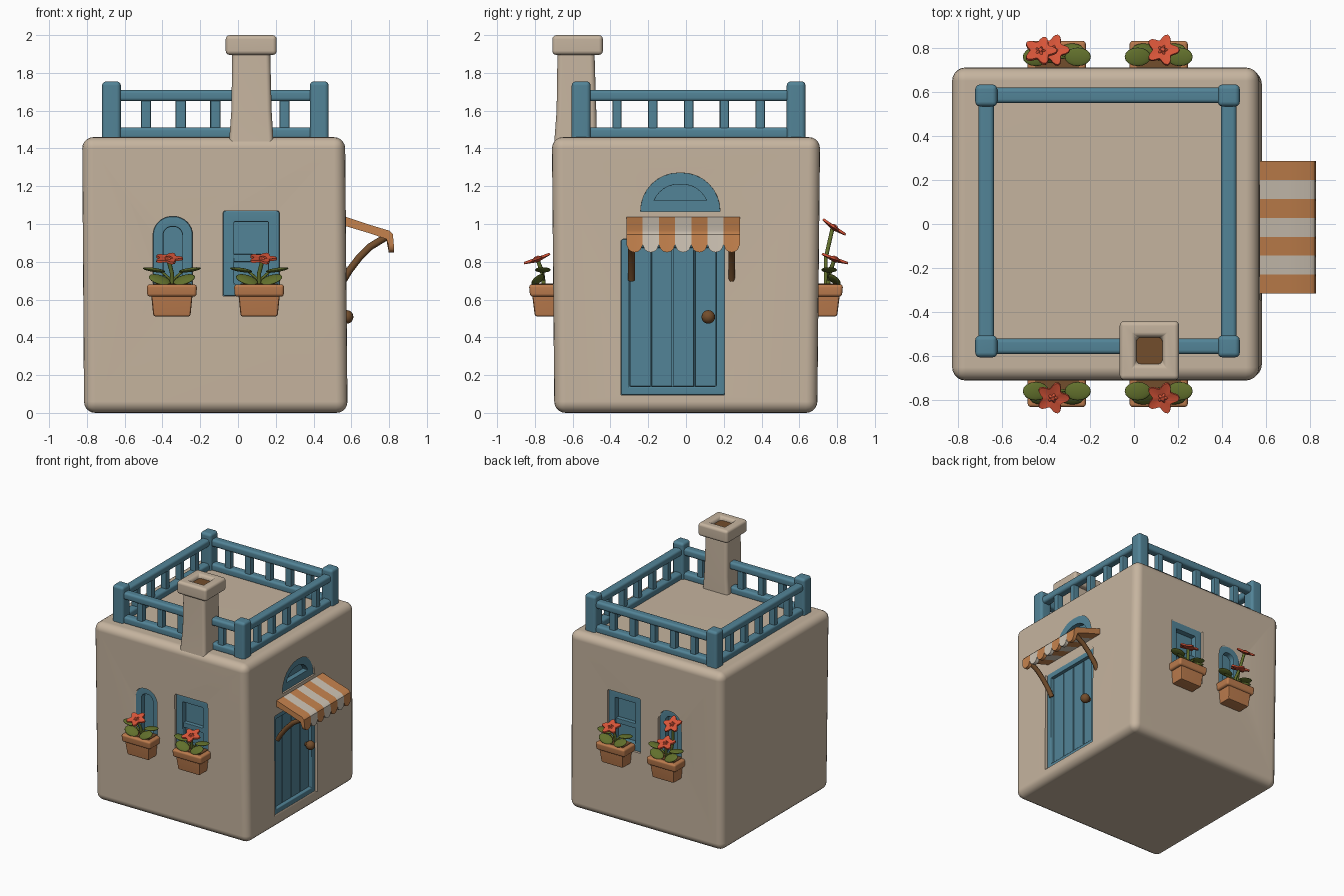
import bpy, bmesh, math
from mathutils import Vector

if "Cube" in bpy.data.objects:
    bpy.data.objects.remove(bpy.data.objects["Cube"])


def material(name, rgb):
    m = bpy.data.materials.new(name)
    m.diffuse_color = (*rgb, 1)
    m.use_nodes = True
    m.node_tree.nodes["Principled BSDF"].inputs["Base Color"].default_value = m.diffuse_color
    return m


PLASTER = material("plaster", (0.56, 0.455, 0.345))
BLUE = material("painted_blue", (0.085, 0.23, 0.31))
CLAY = material("terracotta", (0.50, 0.20, 0.075))
ORANGE = material("awning_orange", (0.56, 0.225, 0.075))
CREAM = material("awning_cream", (0.62, 0.55, 0.46))
WOOD = material("brown_wood", (0.17, 0.075, 0.025))
GREEN = material("leaf_green", (0.12, 0.16, 0.025))
RED = material("flower_red", (0.68, 0.09, 0.04))


def finish(ob):
    ob.data.shade_smooth()
    ob.data.set_sharp_from_angle(angle=math.radians(40))
    ob.modifiers.new("normals", 'WEIGHTED_NORMAL').keep_sharp = True


def loft(name, rings, mat, bevel=0, seg=2, closed=False):
    """Skin a list of equal-length point loops; cap the ends unless closed."""
    bm = bmesh.new()
    vs = [[bm.verts.new(p) for p in r] for r in rings]
    n = len(vs[0])
    pairs = list(zip(vs, vs[1:])) + ([(vs[-1], vs[0])] if closed else [])
    for a, b in pairs:
        for i in range(n):
            bm.faces.new((a[i], a[(i + 1) % n], b[(i + 1) % n], b[i]))
    if not closed:
        bm.faces.new(vs[0])
        bm.faces.new(vs[-1])
    bmesh.ops.recalc_face_normals(bm, faces=bm.faces)
    if bevel:
        edges = [e for e in bm.edges if e.calc_face_angle(0) > 0.8]
        bmesh.ops.bevel(bm, geom=edges, offset=bevel, segments=seg, profile=0.5,
                        affect='EDGES', clamp_overlap=True)
    me = bpy.data.meshes.new(name)
    bm.to_mesh(me)
    bm.free()
    me.materials.append(mat)
    ob = bpy.data.objects.new(name, me)
    bpy.context.collection.objects.link(ob)
    finish(ob)
    return ob


def rect(x0, x1, y0, y1, z):
    return [(x0, y0, z), (x1, y0, z), (x1, y1, z), (x0, y1, z)]


def box(name, x, y, z, mat, bevel=0.01, seg=2):
    return loft(name, [rect(*x, *y, z[0]), rect(*x, *y, z[1])], mat, bevel, seg)


def tube(name, pts, r, mat, n=10):
    pts = [Vector(p) for p in pts]
    rings = []
    for i, p in enumerate(pts):
        t = (pts[min(i + 1, len(pts) - 1)] - pts[max(i - 1, 0)]).normalized()
        u = t.cross(Vector((0, 1, 0))).normalized()
        w = t.cross(u)
        rings.append([p + r * (math.cos(a) * u + math.sin(a) * w)
                      for a in (2 * math.pi * k / n for k in range(n))])
    return loft(name, rings, mat)


def ball(name, loc, size, mat, rot=(0, 0, 0)):
    bm = bmesh.new()
    bmesh.ops.create_uvsphere(bm, u_segments=16, v_segments=10, radius=1)
    me = bpy.data.meshes.new(name)
    bm.to_mesh(me)
    bm.free()
    me.materials.append(mat)
    ob = bpy.data.objects.new(name, me)
    ob.location, ob.scale, ob.rotation_euler = loc, size, rot
    bpy.context.collection.objects.link(ob)
    finish(ob)
    return ob


# Wall mappings: u along the wall, v up, d outwards from the plaster
WALLS = {"front": lambda u, v, d: (u, -0.703 - d, v),
         "back": lambda u, v, d: (u, 0.703 + d, v),
         "right": lambda u, v, d: (0.572 + d, u, v)}


def arch(u0, u1, v0, v1, r):
    """Opening outline with top corners rounded by radius r."""
    pts = [(u0, v0), (u1, v0)]
    for cu, start in ((u1 - r, 0), (u0 + r, 90)):
        for k in range(9):
            a = math.radians(start + k * 90 / 8.01)
            pts.append((cu + r * math.cos(a), v1 - r + r * math.sin(a)))
    return pts


def on_wall(wall, prof, d):
    return [WALLS[wall](u, v, d) for u, v in prof]


cutters = []


def opening(name, wall, u0, u1, v0, v1, r, t, depth=0.07):
    """Recess in the wall holding a raised frame of width t and a back panel."""
    outer = arch(u0, u1, v0, v1, r)
    inner = arch(u0 + t, u1 - t, v0 + t, v1 - t, max(r - t, 0.004))
    cutters.append(loft("cutter", [on_wall(wall, outer, -depth), on_wall(wall, outer, 0.1)], PLASTER))
    loft(name + "_frame", [on_wall(wall, outer, -depth - 0.01), on_wall(wall, outer, -0.015),
                           on_wall(wall, inner, -0.015), on_wall(wall, inner, -depth - 0.01)],
         BLUE, 0.008, closed=True)
    loft(name + "_pane", [on_wall(wall, outer, -depth - 0.01), on_wall(wall, outer, -depth + 0.012)], BLUE)


# House body
body = loft("house_body", [rect(-0.815, 0.58, -0.697, 0.695, 0),
                           rect(-0.825, 0.567, -0.71, 0.71, 1.46)], PLASTER, 0.06, 5)

# Windows, mirrored front and back
for wall in ("front", "back"):
    opening(wall + "_arched_window", wall, -0.45, -0.24, 0.62, 1.04, 0.1, 0.055)
    opening(wall + "_square_window", wall, -0.08, 0.22, 0.62, 1.07, 0.015, 0.06)
    bar = arch(-0.03, 0.17, 0.80, 0.84, 0.004)
    loft(wall + "_window_bar", [on_wall(wall, bar, -0.07), on_wall(wall, bar, -0.025)], BLUE, 0.006)

# Door with planks, knob and fanlight
opening("door", "right", -0.345, 0.205, 0.095, 0.92, 0.015, 0.045)
for i in range(4):
    u = -0.30 + i * 0.115
    plank = arch(u + 0.003, u + 0.112, 0.14, 0.875, 0.004)
    loft("door_plank", [on_wall("right", plank, -0.075), on_wall("right", plank, -0.04)], BLUE, 0.006)
ball("door_knob", (0.575, 0.118, 0.508), (0.036, 0.036, 0.036), WOOD)
tube("knob_stem", [(0.52, 0.118, 0.508), (0.575, 0.118, 0.508)], 0.015, WOOD)
opening("fanlight", "right", -0.24, 0.18, 1.065, 1.27, 0.2, 0.06)

# Carve the recesses into the body and discard the cutters
for c in cutters:
    c.hide_render = True
    m = body.modifiers.new("cut", 'BOOLEAN')
    m.object, m.operation, m.solver = c, 'DIFFERENCE', 'EXACT'
body.modifiers.remove(body.modifiers["normals"])
bpy.context.view_layer.update()
carved = bpy.data.meshes.new_from_object(body.evaluated_get(bpy.context.evaluated_depsgraph_get()))
body.modifiers.clear()
body.data = carved
finish(body)
for c in cutters:
    bpy.data.objects.remove(c)

# Roof railing
X0, X1, Y0, Y1 = -0.67, 0.43, -0.555, 0.583
for x in (X0, X1):
    for y in (Y0, Y1):
        box("railing_post", (x - 0.05, x + 0.05), (y - 0.05, y + 0.05), (1.42, 1.755), BLUE, 0.022, 3)
for z, h in ((1.45, 0.062), (1.65, 0.06)):
    for y in (Y0, Y1):
        box("long_rail", (X0, X1), (y - 0.035, y + 0.035), (z, z + h), BLUE, 0.018, 3)
    for x in (X0, X1):
        box("side_rail", (x - 0.035, x + 0.035), (Y0, Y1), (z, z + h), BLUE, 0.018, 3)
for k in range(1, 6):
    x, y = X0 + (X1 - X0) * k / 6, Y0 + (Y1 - Y0) * k / 6
    spots = [(x, Y0), (x, Y1), (X0, y), (X1, y)]
    for a, b in spots:
        box("baluster", (a - 0.027, a + 0.027), (b - 0.025, b + 0.025), (1.48, 1.68), BLUE, 0.01)

# Chimney
loft("chimney_shaft", [rect(-0.05, 0.19, -0.70, -0.47, 1.40), rect(-0.035, 0.178, -0.685, -0.475, 1.6),
                       rect(-0.03, 0.17, -0.68, -0.485, 1.93)], PLASTER, 0.025, 3)
loft("chimney_cap", [rect(-0.065, 0.205, -0.708, -0.44, 1.895), rect(-0.065, 0.205, -0.708, -0.44, 2.0),
                     rect(0.01, 0.13, -0.635, -0.513, 2.0), rect(0.01, 0.13, -0.635, -0.513, 1.95)],
     PLASTER, 0.022, 3)
box("chimney_flue", (0.0, 0.14, ), (-0.645, -0.503), (1.945, 1.97), WOOD, 0)

# Awning: seven stripes, each ending in a scallop
N, COLS, A0, A1 = 7, 8, -0.315, 0.285
W = (A1 - A0) / N
rings = []
for i in range(N * COLS + 1):
    y = A0 + W * i / COLS
    low = 0.89 - 0.04 * math.sqrt(abs(math.sin(math.pi * i / COLS)))
    sec = [(0.55, 1.045), (0.70, 0.995), (0.80, 0.965), (0.82, 0.945), (0.825, low),
           (0.798, low), (0.785, 0.92), (0.70, 0.95), (0.55, 0.995)]
    rings.append([(x, y, z) for x, z in sec])
awning = loft("striped_awning", rings, ORANGE)
awning.data.materials.append(CREAM)
for f in awning.data.polygons:
    f.material_index = min(N - 1, int((f.center.y - A0) / W)) % 2

# Curved awning brackets
for y in (-0.288, 0.242):
    tube("awning_bracket", [(0.56, y, 0.705), (0.59, y, 0.755), (0.64, y, 0.82),
                            (0.70, y, 0.88), (0.79, y, 0.935)], 0.019, WOOD)


def flower(c, s, tilt):
    """Five-petalled bloom facing up, tipped outwards."""
    rings = []
    for scale, h in ((0.15, -0.012), (1, 0), (0.97, 0.012), (0.3, 0.008), (0.15, 0.018)):
        ring = []
        for k in range(40):
            a = 2 * math.pi * k / 40
            r = 0.078 * scale * (0.8 + 0.2 * math.cos(5 * a))
            px, py = r * math.cos(a), r * math.sin(a)
            ring.append((c[0] + px, c[1] + py * math.cos(tilt) + s * h * math.sin(tilt),
                         c[2] + h * math.cos(tilt) - s * py * math.sin(tilt)))
        rings.append(ring)
    loft("flower", rings, RED)


# Flower pots below each window
for s in (-1, 1):
    for px in (-0.35, 0.112):
        def span(hw, y0, y1, z):
            ya, yb = sorted((s * y0, s * y1))
            return rect(px - hw, px + hw, ya, yb, z)
        loft("pot", [span(0.098, 0.68, 0.80, 0.51), span(0.11, 0.68, 0.815, 0.63)], CLAY, 0.012)
        loft("pot_rim", [span(0.13, 0.68, 0.825, 0.615), span(0.133, 0.68, 0.832, 0.68)], CLAY, 0.016, 3)
        loft("pot_soil", [span(0.10, 0.69, 0.80, 0.675), span(0.10, 0.69, 0.80, 0.684)], WOOD)
        fx = px + 0.018 * (1 if px > 0 else -1)
        tube("stem", [(px, s * 0.75, 0.66), (px, s * 0.76, 0.74), (fx, s * 0.785, 0.81)], 0.011, GREEN)
        flower((fx, s * 0.787, 0.812), s, 0.35)
        for side in (-1, 1):
            ball("upper_leaf", (px + side * 0.095, s * 0.758, 0.757), (0.06, 0.042, 0.011), GREEN,
                 (0, -side * 0.15, 0))
            ball("lower_leaf", (px + side * 0.065, s * 0.785, 0.705), (0.06, 0.04, 0.013), GREEN,
                 (-s * 0.6, -side * 0.3, 0))
            tube("leaf_stalk", [(px, s * 0.755, 0.70), (px + side * 0.06, s * 0.757, 0.752)], 0.007, GREEN)

# Extra tall bloom in one back pot
tube("tall_stem", [(-0.37, 0.74, 0.66), (-0.40, 0.74, 0.82), (-0.425, 0.775, 0.975)], 0.011, GREEN)
flower((-0.425, 0.782, 0.98), 1, 0.6)
